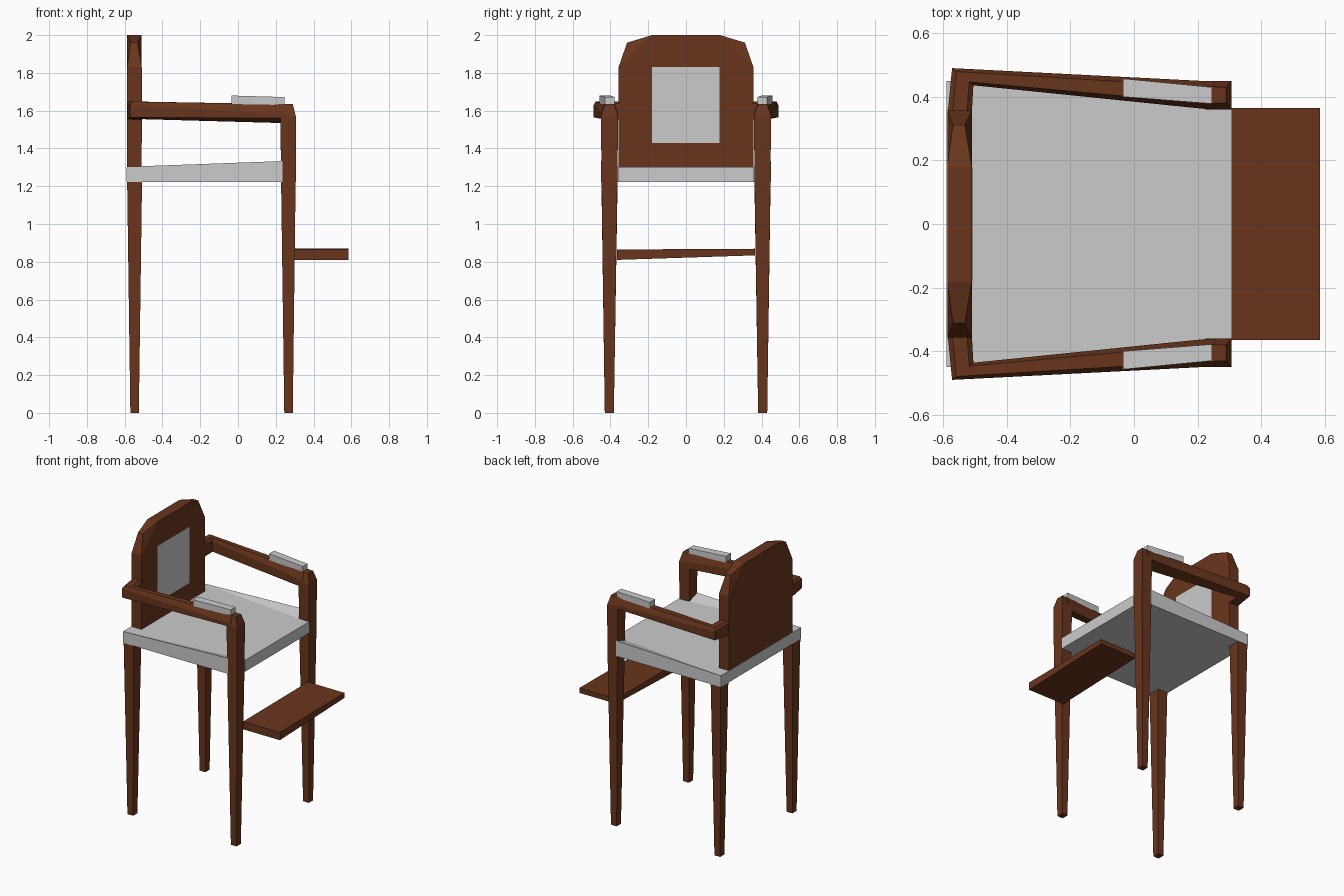
import bpy, bmesh

if "Cube" in bpy.data.objects:
    bpy.data.objects.remove(bpy.data.objects["Cube"])

wood = bpy.data.materials.new("dark_wood")
wood.diffuse_color = (0.14, 0.036, 0.012, 1)
wood.use_nodes = True
wood.node_tree.nodes["Principled BSDF"].inputs["Base Color"].default_value = wood.diffuse_color


def loft(name, rings, material=None):
    """Skin a list of equal-length rings and cap both ends."""
    bm = bmesh.new()
    loops = [[bm.verts.new(p) for p in ring] for ring in rings]
    n = len(loops[0])
    for a, b in zip(loops, loops[1:]):
        for i in range(n):
            j = (i + 1) % n
            bm.faces.new((a[i], a[j], b[j], b[i]))
    bm.faces.new(loops[0])
    bm.faces.new(loops[-1])
    bmesh.ops.recalc_face_normals(bm, faces=bm.faces)
    me = bpy.data.meshes.new(name)
    bm.to_mesh(me)
    bm.free()
    ob = bpy.data.objects.new(name, me)
    bpy.context.collection.objects.link(ob)
    if material:
        me.materials.append(material)
    return ob


def rect(x0, x1, y0, y1, z):
    return [(x0, y0, z), (x1, y0, z), (x1, y1, z), (x0, y1, z)]


def arm_ring(inner, outer, z0, z1, bevel):
    """Six-sided arm section between an inner and an outer plan point."""
    def at(t, z):
        return (inner[0] + (outer[0] - inner[0]) * t,
                inner[1] + (outer[1] - inner[1]) * t, z)
    return [at(0, z0), at(0, z1 - bevel), at(0.2, z1),
            at(0.8, z1), at(1, z1 - bevel), at(1, z0 + bevel * 0.5)]


def flip(rings, s):
    return [[(x, y * s, z) for x, y, z in r] for r in rings]


for s, side in ((-1, "right"), (1, "left")):
    # Tapered legs; the front ones rise to carry the arms
    loft(f"front_leg_{side}", flip([
        rect(0.245, 0.29, 0.382, 0.43, 0),
        rect(0.227, 0.306, 0.362, 0.448, 1.3),
        rect(0.225, 0.306, 0.36, 0.45, 1.57),
        rect(0.245, 0.29, 0.38, 0.43, 1.635)], s), wood)
    loft(f"rear_leg_{side}", flip([
        rect(-0.57, -0.525, 0.382, 0.43, 0),
        rect(-0.587, -0.508, 0.362, 0.448, 1.23)], s), wood)

    # Arm wraps round the rear corner into the backrest
    loft(f"arm_{side}", flip([
        arm_ring((0.255, 0.36), (0.255, 0.45), 1.535, 1.635, 0.05),
        arm_ring((0.21, 0.363), (0.21, 0.45), 1.535, 1.635, 0.05),
        arm_ring((-0.505, 0.436), (-0.572, 0.49), 1.555, 1.648, 0.02),
        arm_ring((-0.51, 0.345), (-0.586, 0.345), 1.55, 1.65, 0.01)], s), wood)

    # Arm pad
    loft(f"arm_pad_{side}", flip([
        [(-0.035, 0.4, 1.635), (-0.035, 0.457, 1.635),
         (-0.035, 0.457, 1.68), (-0.035, 0.4, 1.68)],
        [(0.245, 0.378, 1.63), (0.245, 0.43, 1.63),
         (0.245, 0.43, 1.672), (0.245, 0.378, 1.672)]], s))

# Seat: notched round the front legs, sides rising slightly to the front
half = [(-0.59, 0.45, 1.303), (0.235, 0.45, 1.333),
        (0.235, 0.36, 1.303), (0.308, 0.36, 1.303)]
top = half + [(x, -y, z) for x, y, z in reversed(half)]
me = bpy.data.meshes.new("seat")
bm = bmesh.new()
t = [bm.verts.new(p) for p in top]
b = [bm.verts.new((x, y, 1.222)) for x, y, z in top]
for i in range(8):
    j = (i + 1) % 8
    bm.faces.new((t[i], t[j], b[j], b[i]))
for ids in ((0, 1, 2), (7, 6, 5), (0, 2, 5, 7), (2, 3, 4, 5)):
    bm.faces.new([t[i] for i in ids])
    bm.faces.new([b[i] for i in ids])
bmesh.ops.recalc_face_normals(bm, faces=bm.faces)
bm.to_mesh(me)
bm.free()
bpy.context.collection.objects.link(bpy.data.objects.new("seat", me))

# Backrest with chamfered shoulders that narrow at the corners
loft("backrest", [
    rect(-0.587, -0.51, -0.357, 0.357, 1.295),
    rect(-0.587, -0.51, -0.357, 0.357, 1.83),
    rect(-0.569, -0.532, -0.312, 0.312, 1.96),
    rect(-0.587, -0.51, -0.18, 0.18, 2.0)], wood)
ob = bpy.data.objects["backrest"]
bm = bmesh.new()
bm.from_mesh(ob.data)
# Keep the front and back flat between the shoulders
bmesh.ops.delete(bm, geom=[f for f in bm.faces if f.calc_center_median().z > 1.83
                           and abs(f.calc_center_median().y) < 0.1
                           and abs(f.normal.x) > 0.1], context='FACES')
bm.verts.ensure_lookup_table()
for front in (False, True):
    vs = [v for v in bm.verts if v.co.z > 1.82 and (v.co.x > -0.548) == front]
    lo, mid, hi = (sorted([v for v in vs if a < v.co.z < c], key=lambda v: v.co.y)
                   for a, c in ((1.82, 1.9), (1.9, 1.98), (1.98, 2.1)))
    bm.faces.new((lo[0], lo[1], hi[1], hi[0]))
    for k in (0, 1):
        bm.faces.new((lo[k], mid[k], hi[k]))
bmesh.ops.recalc_face_normals(bm, faces=bm.faces)
bm.to_mesh(ob.data)
bm.free()

# Back cushion panel on the front of the backrest
loft("back_panel", [rect(-0.54, -0.508, -0.18, 0.178, 1.43),
                    rect(-0.54, -0.508, -0.18, 0.178, 1.83)])

# Footrest board, slightly thinner at one end
loft("footrest", [
    [(0.295, -0.364, 0.81), (0.585, -0.364, 0.81),
     (0.585, -0.364, 0.865), (0.295, -0.364, 0.865)],
    [(0.295, 0.364, 0.834), (0.585, 0.364, 0.834),
     (0.585, 0.364, 0.869), (0.295, 0.364, 0.869)]], wood)
